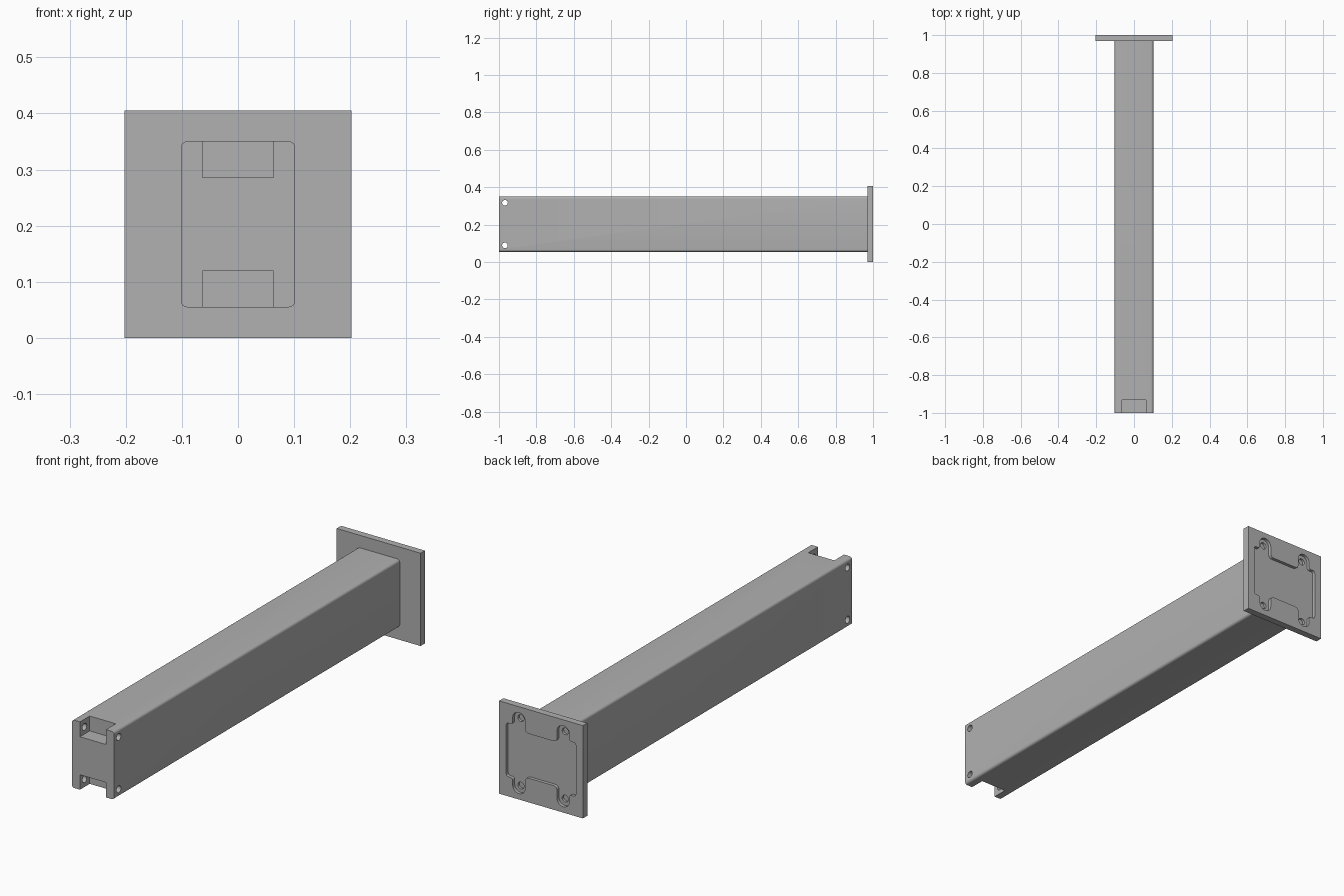
import bpy, bmesh, math
from mathutils import Vector

cube = bpy.data.objects.get("Cube")
if cube:
    bpy.data.objects.remove(cube, do_unlink=True)

MID_Z = 0.2025

grey = bpy.data.materials.new("plain grey")
grey.use_nodes = True
grey.diffuse_color = (0.44, 0.44, 0.44, 1)
grey.node_tree.nodes["Principled BSDF"].inputs["Base Color"].default_value = (0.44, 0.44, 0.44, 1)


def prism(name, points, start, direction):
    """Closed outline of 3D points, extruded along a direction."""
    bm = bmesh.new()
    face = bm.faces.new([bm.verts.new(p) for p in points])
    ext = bmesh.ops.extrude_face_region(bm, geom=[face])
    moved = [v for v in ext["geom"] if isinstance(v, bmesh.types.BMVert)]
    bmesh.ops.translate(bm, verts=moved, vec=direction)
    bmesh.ops.translate(bm, verts=bm.verts, vec=start)
    bmesh.ops.recalc_face_normals(bm, faces=bm.faces)
    mesh = bpy.data.meshes.new(name)
    bm.to_mesh(mesh)
    bm.free()
    ob = bpy.data.objects.new(name, mesh)
    bpy.context.collection.objects.link(ob)
    mesh.materials.append(grey)
    return ob


def arc(cx, cz, r, a0, a1, n):
    return [(cx + r * math.cos(math.radians(a0 + (a1 - a0) * i / n)),
             cz + r * math.sin(math.radians(a0 + (a1 - a0) * i / n))) for i in range(n + 1)]


def mirror_quarter(quarter):
    """Full outline from the points of the +x +z quarter, listed clockwise."""
    right = quarter + [(x, -z) for x, z in reversed(quarter)]
    return right + [(-x, z) for x, z in reversed(right)]


def along_y(name, outline, y0, y1):
    return prism(name, [(x, 0, z) for x, z in outline],
                 Vector((0, y0, MID_Z)), Vector((0, y1 - y0, 0)))


def cut(ob, cutter):
    cutter.hide_render = True
    mod = ob.modifiers.new("cut", "BOOLEAN")
    mod.operation = "DIFFERENCE"
    mod.solver = "EXACT"
    mod.object = cutter
    bpy.context.view_layer.objects.active = ob
    bpy.ops.object.modifier_apply(modifier=mod.name)
    bpy.data.objects.remove(cutter, do_unlink=True)


def smooth(ob):
    bpy.ops.object.select_all(action="DESELECT")
    ob.select_set(True)
    bpy.context.view_layer.objects.active = ob
    bpy.ops.object.shade_smooth_by_angle(angle=math.radians(30))


# Long beam with rounded edges
beam = along_y("beam", mirror_quarter(arc(0.09, 0.136, 0.012, 90, 0, 6)), -1.0, 0.972)

# Notches in the top and bottom of the front end
for s in (1, -1):
    notch = [(-0.063, s * 0.083), (0.063, s * 0.083), (0.063, s * 0.2), (-0.063, s * 0.2)]
    cut(beam, along_y("notch_cutter", notch, -1.1, -0.933))

# Bolt holes across the side walls
for s in (1, -1):
    ring = arc(-0.968, s * 0.114, 0.015, 0, 360, 24)[:-1]
    cut(beam, prism("bolt_cutter", [(0, y, z) for y, z in ring],
                    Vector((-0.2, 0, MID_Z)), Vector((0.4, 0, 0))))
smooth(beam)

# Square end plate
plate = along_y("end_plate", mirror_quarter([(0.2025, 0.2025)]), 0.97, 1.0)

# Shallow recess in the back, with a rounded lobe near each corner
recess = ([(0.052, 0.097)] + arc(0.060, 0.114, 0.017, -80, 0, 5)
          + arc(0.107, 0.147, 0.030, 180, 0, 14)
          + arc(0.147, 0.127, 0.010, 180, 270, 4)
          + arc(0.158, 0.107, 0.010, 90, 0, 4))
cut(plate, along_y("recess_cutter", mirror_quarter(recess), 0.986, 1.1))

# Blind screw holes in the lobes
for sx in (1, -1):
    for sz in (1, -1):
        ring = arc(sx * 0.107, sz * 0.147, 0.015, 0, 360, 24)[:-1]
        cut(plate, along_y("screw_cutter", ring, 0.975, 1.1))
smooth(plate)
